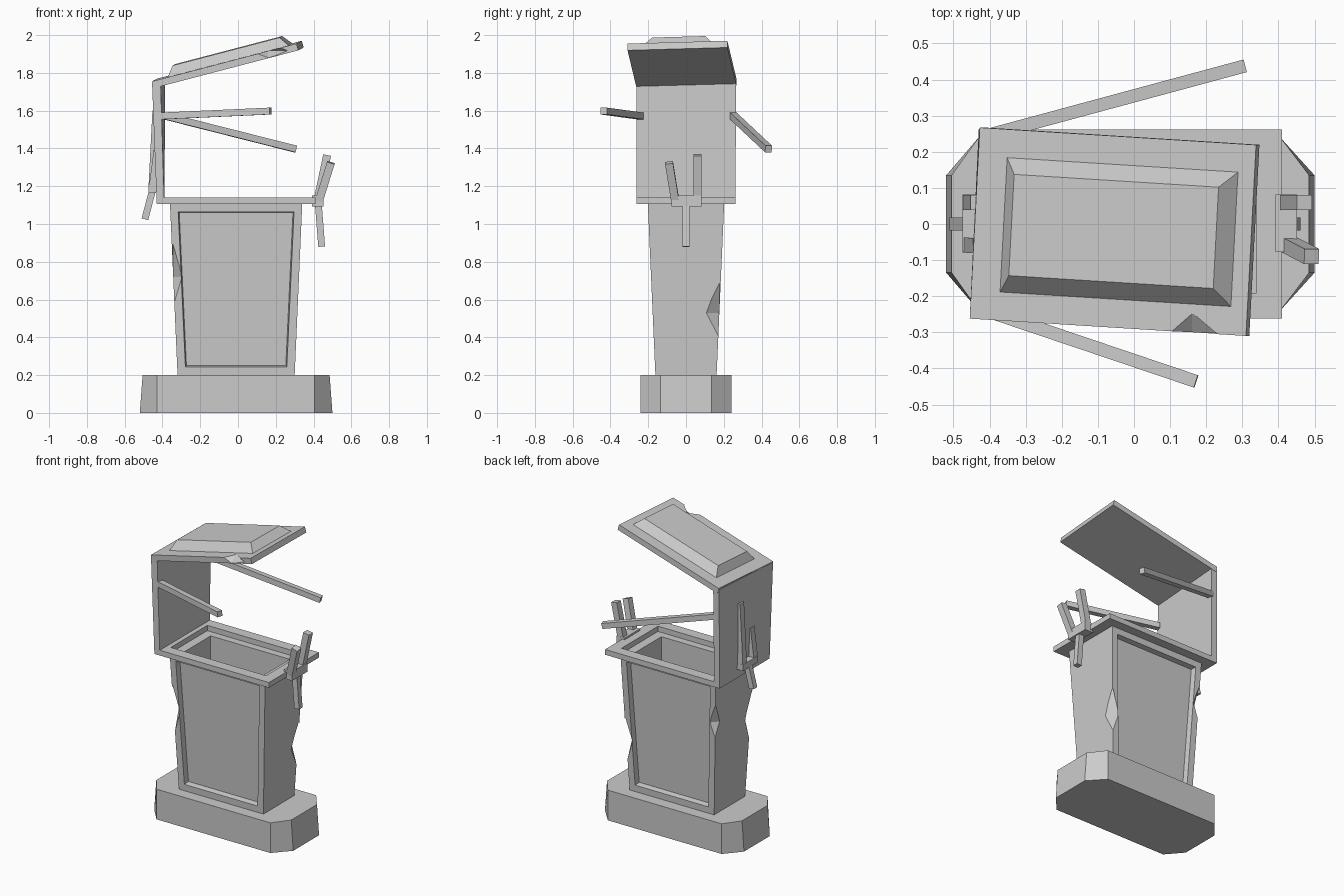
import bpy, bmesh
from mathutils import Vector

if "Cube" in bpy.data.objects:
    bpy.data.objects.remove(bpy.data.objects["Cube"])


def finish(bm, name):
    bmesh.ops.recalc_face_normals(bm, faces=bm.faces)
    me = bpy.data.meshes.new(name)
    bm.to_mesh(me)
    bm.free()
    ob = bpy.data.objects.new(name, me)
    bpy.context.collection.objects.link(ob)
    return ob


def prism(lower, upper):
    # closed solid between two matching outlines
    bm = bmesh.new()
    lo = [bm.verts.new(p) for p in lower]
    hi = [bm.verts.new(p) for p in upper]
    n = len(lo)
    bm.faces.new(lo[::-1])
    bm.faces.new(hi)
    for i in range(n):
        j = (i + 1) % n
        bm.faces.new((lo[i], lo[j], hi[j], hi[i]))
    bmesh.ops.recalc_face_normals(bm, faces=bm.faces)
    bm.normal_update()
    return bm


def rect(x0, x1, y, z):
    return [(x0, -y, z), (x1, -y, z), (x1, y, z), (x0, y, z)]


def bar(name, a, b, w=0.036, side=(0, 1, 0)):
    a, b = Vector(a), Vector(b)
    d = (b - a).normalized()
    s = Vector(side)
    s = (s - d * s.dot(d)).normalized() * w / 2
    t = d.cross(s)
    ring = [s + t, s - t, -s - t, -s + t]
    return finish(prism([a + r for r in ring], [b + r for r in ring]), name)


def chip(ob, loc, size):
    # knock a faceted chip out of an edge with an octahedron
    bm = bmesh.new()
    bmesh.ops.create_uvsphere(bm, u_segments=4, v_segments=2, radius=1)
    bmesh.ops.scale(bm, vec=size, verts=bm.verts)
    bmesh.ops.translate(bm, vec=loc, verts=bm.verts)
    cutter = finish(bm, "chip_cutter")
    cutter.hide_render = True
    mod = ob.modifiers.new("chip", "BOOLEAN")
    mod.operation, mod.object, mod.solver = "DIFFERENCE", cutter, "EXACT"
    bpy.context.view_layer.objects.active = ob
    bpy.ops.object.modifier_apply(modifier=mod.name)
    bpy.data.objects.remove(cutter)


# Octagonal plinth
def octagon(g, z):
    pts = [(-0.43, -0.24), (0.405, -0.24), (0.5 - g, -0.135), (0.5 - g, 0.135),
           (0.405, 0.24), (-0.43, 0.24), (-0.52 + g, 0.135), (-0.52 + g, -0.135)]
    return [(x, y, z) for x, y in pts]


finish(prism(octagon(0, 0), octagon(0.015, 0.2)), "plinth")

# Tapered pedestal with recessed panels and a hollow top
bm = prism(rect(-0.32, 0.30, 0.162, 0.2), rect(-0.36, 0.34, 0.202, 1.105))
panels = [f for f in bm.faces if abs(f.normal.y) > 0.9]
bmesh.ops.inset_individual(bm, faces=panels, thickness=0.06)
bmesh.ops.inset_individual(bm, faces=panels, thickness=0.008, depth=-0.035)
top = [max(bm.faces, key=lambda f: f.calc_center_median().z)]
bmesh.ops.inset_individual(bm, faces=top, thickness=0.085)
well = bmesh.ops.extrude_discrete_faces(bm, faces=top)["faces"][0]
bmesh.ops.translate(bm, vec=(0, 0, -0.4), verts=well.verts)
body = finish(bm, "pedestal")
chip(body, (-0.345, -0.187, 0.72), (0.05, 0.06, 0.19))
chip(body, (-0.35, 0.192, 0.82), (0.045, 0.05, 0.13))
chip(body, (0.318, 0.178, 0.53), (0.05, 0.075, 0.17))

# Top slab with a rectangular opening
bm = prism(rect(-0.43, 0.41, 0.262, 1.105), rect(-0.43, 0.41, 0.262, 1.14))
caps = [f for f in bm.faces if abs(f.normal.z) > 0.9]
bmesh.ops.inset_individual(bm, faces=caps, thickness=0.1)
loops = [e for f in caps for e in f.edges]
bmesh.ops.delete(bm, geom=caps, context="FACES_ONLY")
bmesh.ops.bridge_loops(bm, edges=loops)
finish(bm, "top_slab")

# Upright wall carrying the lid
finish(prism([(-0.43, -0.262, 1.105), (-0.39, -0.262, 1.105), (-0.39, 0.262, 1.105), (-0.43, 0.262, 1.105)],
             [(-0.455, -0.262, 1.75), (-0.41, -0.262, 1.75), (-0.385, 0.265, 1.76), (-0.428, 0.265, 1.76)]),
       "upright_wall")

# Tilted lid with raised centre
origin = Vector((-0.455, -0.262, 1.755))
U = Vector((0.31, -0.31, 1.955)) - origin
V = Vector((-0.427, 0.267, 1.77)) - origin
N = U.cross(V).normalized()


def lid_ring(u0, u1, v0, v1, h):
    return [origin + U * u + V * v + N * h for u, v in ((u0, v0), (u1, v0), (u1, v1), (u0, v1))]


lid = finish(prism(lid_ring(0, 1, 0, 1, -0.037), lid_ring(0, 1, 0, 1, 0)), "lid")
chip(lid, (0.16, -0.302, 1.918), (0.11, 0.055, 0.04))
finish(prism(lid_ring(0.1, 0.945, 0.14, 0.86, -0.005), lid_ring(0.15, 0.89, 0.24, 0.77, 0.052)), "lid_raised_centre")

# Stay arms
bar("front_stay_arm", (-0.4, -0.243, 1.572), (0.172, -0.436, 1.598), side=(0, 0, 1))
bar("back_stay_arm", (-0.4, 0.247, 1.575), (0.304, 0.437, 1.397), side=(0, 0, 1))

# Right fork
bar("right_fork_stem", (0.425, 0, 1.11), (0.443, 0, 0.88))
bar("right_fork_crossbar", (0.422, -0.078, 1.122), (0.422, 0.082, 1.122), 0.06, (1, 0, 0))
bar("right_fork_back_prong", (0.42, 0.06, 1.12), (0.472, 0.06, 1.365), 0.042)
bar("right_fork_front_prong", (0.425, -0.055, 1.11), (0.492, -0.09, 1.325), 0.042)

# Left fork, lying against the wall
bar("left_fork_stem", (-0.455, 0, 1.17), (-0.493, 0, 1.025))
bar("left_fork_crossbar", (-0.454, -0.078, 1.185), (-0.454, 0.082, 1.185), 0.042, (1, 0, 0))
bar("left_fork_back_prong", (-0.454, 0.06, 1.17), (-0.432, 0.06, 1.6), 0.042)
bar("left_fork_front_prong", (-0.454, -0.058, 1.17), (-0.425, -0.06, 1.39), 0.042)
